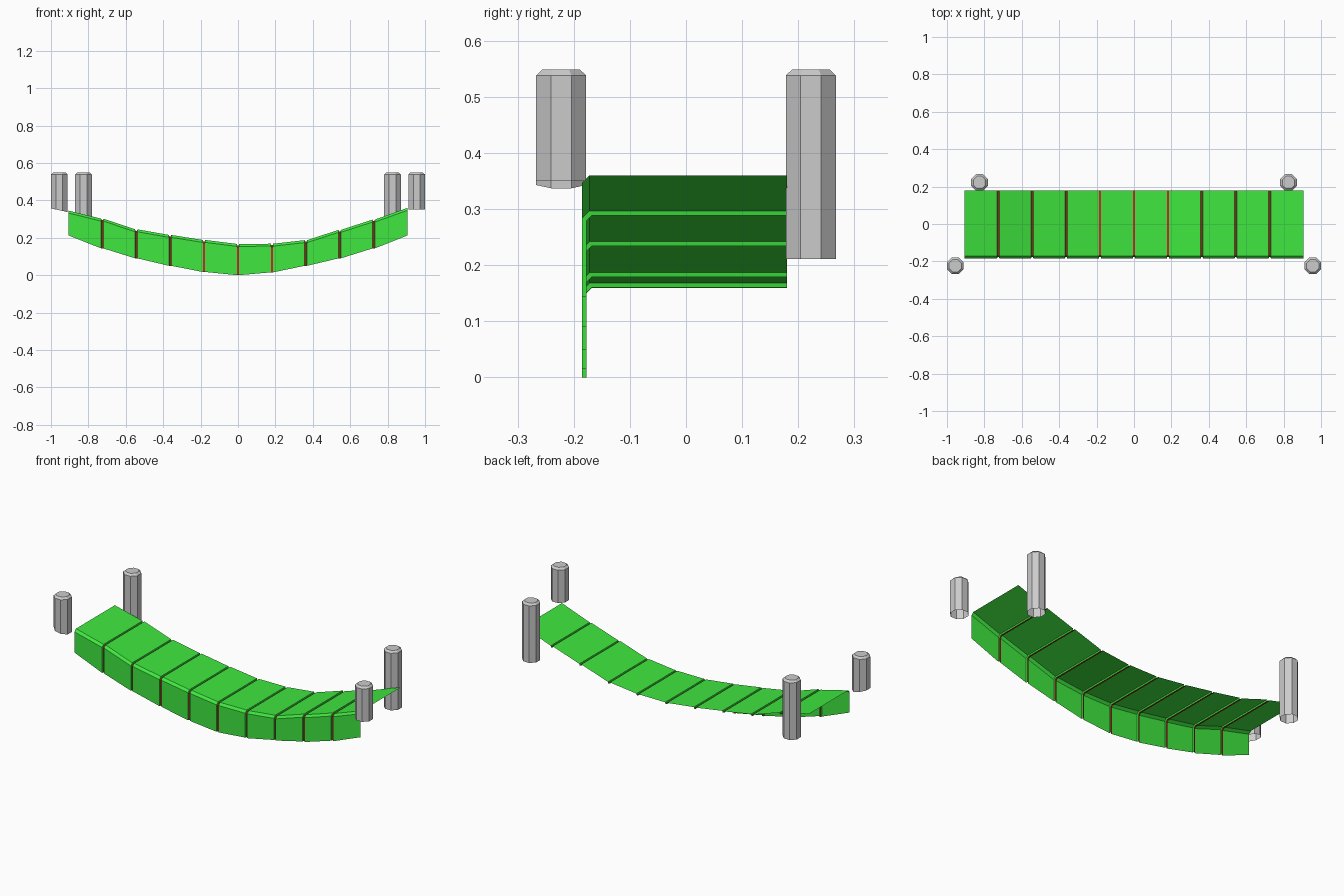
import bpy, bmesh
from math import pi, cos, sin

if "Cube" in bpy.data.objects:
    bpy.data.objects.remove(bpy.data.objects["Cube"])

def material(name, color):
    m = bpy.data.materials.new(name)
    m.diffuse_color = color
    m.use_nodes = True
    m.node_tree.nodes["Principled BSDF"].inputs["Base Color"].default_value = m.diffuse_color
    return m

green = material("green_cloth", (0.05, 0.8, 0.05, 1))
red = material("red_seam", (0.6, 0.02, 0.02, 1))

def finish(bm, name, mat=None):
    me = bpy.data.meshes.new(name)
    bm.to_mesh(me)
    bm.free()
    ob = bpy.data.objects.new(name, me)
    bpy.context.collection.objects.link(ob)
    if mat:
        me.materials.append(mat)
    return ob

def section(x, top, bot, d):
    # L-shaped cloth section, inset by d inside the seams
    return [(x, -0.185 + d, bot), (x, -0.185 + d, top - 0.013 - d * 0.5),
            (x, -0.172 + d * 0.5, top - d), (x, 0.18, top - d)]

def strip(bm, a, b):
    va = [bm.verts.new(p) for p in a]
    vb = [bm.verts.new(p) for p in b]
    for j in range(3):
        bm.faces.new((va[j], vb[j], vb[j + 1], va[j + 1]))

# Sagging cloth: heights at eleven stations
tops = [0.345, 0.302, 0.245, 0.215, 0.188, 0.167, 0.168, 0.187, 0.242, 0.297, 0.36]
bots = [0.213, 0.143, 0.09, 0.05, 0.017, 0.0, 0.015, 0.05, 0.09, 0.143, 0.213]
xs = [-0.907 + 0.1814 * i for i in range(11)]
cloth, seams = bmesh.new(), bmesh.new()
W, V, D = 0.006, 0.0045, 0.008
for i in range(10):
    left = section(xs[i] + (W if i else 0), tops[i], bots[i], 0)
    right = section(xs[i + 1] - (W if i < 9 else 0), tops[i + 1], bots[i + 1], 0)
    strip(cloth, left, right)
    if i < 9:
        x, t, b = xs[i + 1], tops[i + 1], bots[i + 1]
        g0, g1 = section(x - V, t, b, D), section(x + V, t, b, D)
        strip(cloth, right, g0)
        strip(seams, g0, g1)
        strip(cloth, g1, section(x + W, t, b, 0))
bmesh.ops.remove_doubles(cloth, verts=cloth.verts, dist=1e-5)
finish(cloth, "hanging_cloth", green)
finish(seams, "cloth_seams", red)

# Octagonal posts with chamfered tops and open bottoms
def post(name, x, y, bottom, slope=0.0):
    bm = bmesh.new()
    R, top = 0.0445 / cos(pi / 8), 0.549
    rings = []
    for z, r in ((bottom, R), (top - 0.011, R), (top, R * 0.75)):
        ring = []
        for k in range(8):
            a = pi / 8 + k * pi / 4
            dx = r * cos(a)
            dz = slope * dx if z == bottom else 0
            ring.append(bm.verts.new((x + dx, y + r * sin(a), z + dz)))
        rings.append(ring)
    for lo, hi in zip(rings, rings[1:]):
        for k in range(8):
            n = (k + 1) % 8
            bm.faces.new((lo[k], lo[n], hi[n], hi[k]))
    bm.faces.new(rings[-1])
    finish(bm, name)

post("front_left_post", -0.9555, -0.2225, 0.347, -0.22)
post("front_right_post", 0.9555, -0.2225, 0.35)
post("back_left_post", -0.826, 0.2225, 0.211)
post("back_right_post", 0.826, 0.2225, 0.211)
